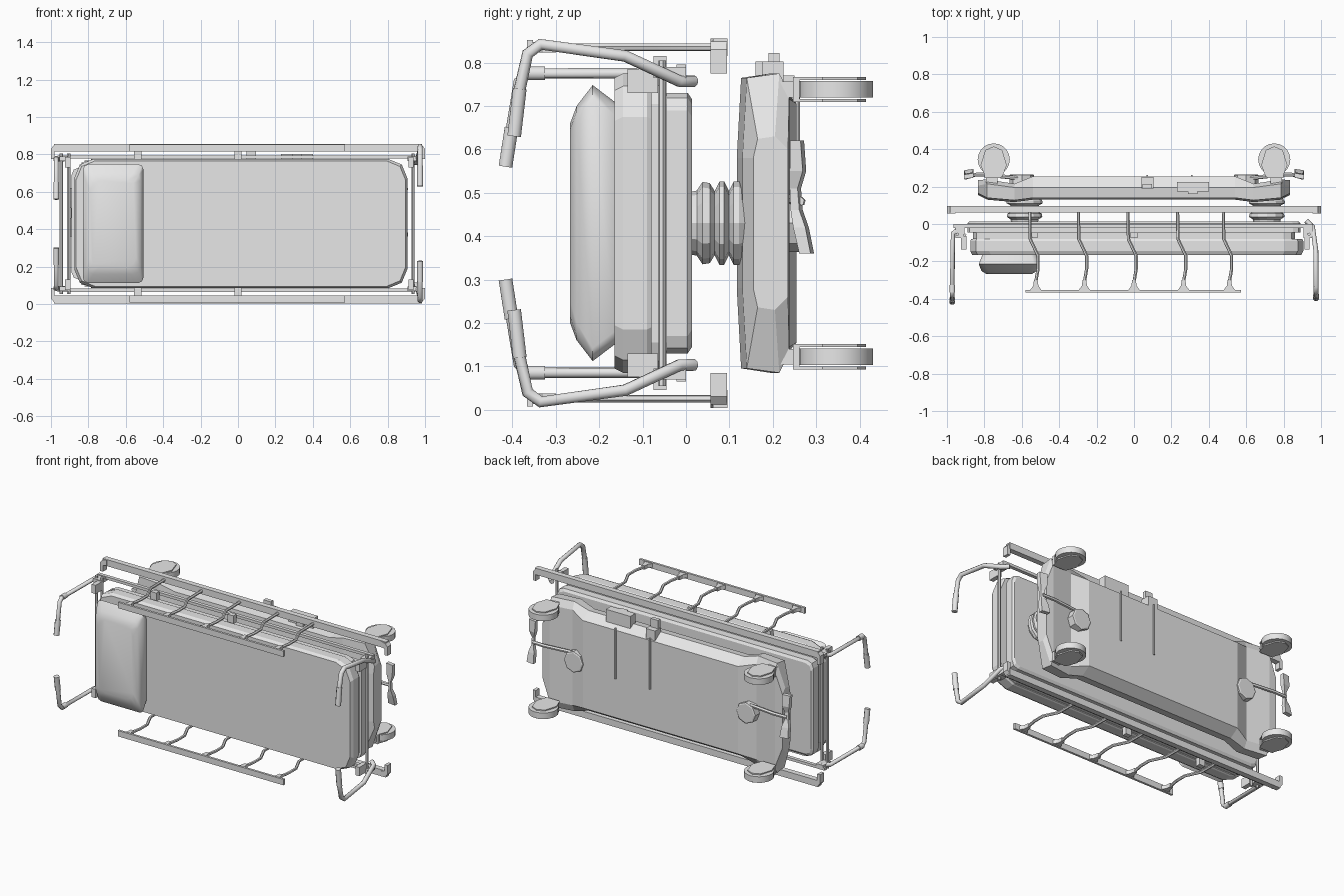
import bpy, bmesh, math
from mathutils import Vector

if "Cube" in bpy.data.objects:
    bpy.data.objects.remove(bpy.data.objects["Cube"], do_unlink=True)

H = 0.43  # height of the long axis; parts are modelled around it
grey = bpy.data.materials.new("light grey")
grey.use_nodes = True
grey.diffuse_color = (0.8, 0.8, 0.8, 1)
grey.node_tree.nodes["Principled BSDF"].inputs["Base Color"].default_value = (0.8, 0.8, 0.8, 1)


def finish(name, bm, mirror="", smooth=0):
    """Turn a bmesh into an object, mirrored along the given axes."""
    for axis in mirror:
        i = "xyz".index(axis)
        copy = bmesh.ops.duplicate(bm, geom=bm.verts[:] + bm.edges[:] + bm.faces[:])["geom"]
        for v in copy:
            if isinstance(v, bmesh.types.BMVert):
                v.co[i] *= -1
    bmesh.ops.recalc_face_normals(bm, faces=bm.faces[:])
    me = bpy.data.meshes.new(name)
    bm.to_mesh(me)
    bm.free()
    me.materials.append(grey)
    ob = bpy.data.objects.new(name, me)
    ob.location.z = H
    bpy.context.collection.objects.link(ob)
    if smooth:
        bpy.ops.object.select_all(action="DESELECT")
        ob.select_set(True)
        bpy.context.view_layer.objects.active = ob
        bpy.ops.object.shade_smooth_by_angle(angle=math.radians(smooth))
    return ob


def loft(bm, rings):
    """Skin a list of equal rings and cap both ends."""
    rows = [[bm.verts.new(p) for p in r] for r in rings]
    n = len(rows[0])
    for a, b in zip(rows, rows[1:]):
        for i in range(n):
            bm.faces.new((a[i], a[(i + 1) % n], b[(i + 1) % n], b[i]))
    bm.faces.new(rows[0])
    bm.faces.new(rows[-1])


def box(bm, x0, x1, y0, y1, z0, z1):
    loft(bm, [[(x, y0, z0), (x, y1, z0), (x, y1, z1), (x, y0, z1)] for x in (x0, x1)])


def boxes(name, specs, mirror=""):
    bm = bmesh.new()
    for s in specs:
        box(bm, *s)
    return finish(name, bm, mirror)


def sweep(bm, points, r, sides=8):
    """Tube along a path with mitred corners."""
    pts = [Vector(p) for p in points]
    rings, u = [], None
    for i, p in enumerate(pts):
        a = (p - pts[i - 1]).normalized() if i else None
        b = (pts[i + 1] - p).normalized() if i + 1 < len(pts) else None
        t = ((a or b) + (b or a)).normalized()
        if u is None:
            u = t.orthogonal()
        u = (u - t * u.dot(t)).normalized()
        w = t.cross(u)
        rings.append([p + r * (u * math.cos(k) + w * math.sin(k))
                      for k in (2 * math.pi * (j + 0.5) / sides for j in range(sides))])
    loft(bm, rings)


def tubes(name, paths, r, mirror="", sides=8):
    bm = bmesh.new()
    for p in paths:
        sweep(bm, p, r, sides)
    return finish(name, bm, mirror, 50)


def rounded(x0, x1, hz, c, y, steps=2):
    """Rounded rectangle ring in the plane at depth y."""
    out = []
    for q, (cx, cz) in enumerate(((x1 - c, hz - c), (x0 + c, hz - c), (x0 + c, c - hz), (x1 - c, c - hz))):
        for k in range(steps + 1):
            t = math.pi / 2 * (q + k / steps)
            out.append((cx + c * math.cos(t), y, cz + c * math.sin(t)))
    return out


def slab(name, levels, smooth=0):
    bm = bmesh.new()
    loft(bm, [rounded(*lv) for lv in levels])
    return finish(name, bm, "", smooth)


# Mattress, pillow and the platform below
slab("mattress", [(-0.87, 0.90, 0.34, 0.10, -0.08), (-0.875, 0.905, 0.345, 0.10, -0.09),
                  (-0.875, 0.905, 0.345, 0.10, -0.145), (-0.865, 0.895, 0.335, 0.10, -0.165)])
slab("pillow", [(-0.81, -0.52, 0.28, 0.03, -0.165), (-0.83, -0.505, 0.318, 0.03, -0.215),
                (-0.815, -0.52, 0.27, 0.04, -0.252), (-0.79, -0.545, 0.23, 0.05, -0.267)], 40)
slab("platform", [(-0.86, 0.86, 0.335, 0.06, -0.08), (-0.86, 0.86, 0.335, 0.06, -0.045)])
slab("under_tray", [(-0.89, 0.89, 0.30, 0.04, -0.045), (-0.89, 0.89, 0.30, 0.04, 0.004),
                    (-0.88, 0.88, 0.285, 0.04, 0.014)])

# Bed frame: long bars, end bars, corner blocks and clips
boxes("bed_side_bar", [(-0.965, 0.95, -0.022, 0.0, 0.348, 0.365)], "z")
tubes("bed_end_bars", [[(x, y, -0.375), (x, y, 0.375)]
                       for x, y in ((-0.945, -0.055), (-0.905, -0.06), (0.935, -0.055))], 0.009, "", 6)
boxes("corner_bracket", [(sx - 0.025, sx + 0.025, -0.075, 0.0, 0.335, 0.36) for sx in (-0.93, 0.93)]
      + [(sx - 0.014, sx + 0.014, -0.135, -0.065, 0.30, 0.355) for sx in (-0.91, 0.925)], "z")
boxes("frame_clip", [(x - 0.02, x + 0.02, -0.075, -0.045, 0.335, 0.385) for x in (-0.535, 0.0)], "z")

# Push handles at both ends
tubes("end_handle_left", [[(0.92, 0.018, 0.327), (0.955, -0.015, 0.327), (0.972, -0.14, 0.385),
      (0.974, -0.335, 0.412), (0.974, -0.365, 0.39), (0.974, -0.385, 0.30), (0.974, -0.396, 0.20)]],
      0.014, "z")
tubes("end_handle_right", [[(-0.93, -0.02, 0.345), (-0.968, -0.05, 0.345), (-0.972, -0.365, 0.345),
      (-0.972, -0.385, 0.325), (-0.972, -0.40, 0.23), (-0.972, -0.415, 0.135)]], 0.013, "z")
tubes("handle_grip", [[(0.974, -0.383, 0.31), (0.974, -0.396, 0.20)],
                      [(-0.972, -0.402, 0.22), (-0.972, -0.416, 0.13)],
                      [(-0.972, -0.325, 0.345), (-0.972, -0.365, 0.345)]], 0.017, "z")

# Outer bumper rails with hooked ends
boxes("bumper_rail", [(-0.985, 0.985, 0.062, 0.096, 0.385, 0.426)], "z")
bm = bmesh.new()
loft(bm, [[(x, y, z) for x, z in ((0.955, 0.426), (0.985, 0.418), (1.0, 0.40), (1.0, 0.345),
                                 (0.98, 0.345), (0.98, 0.385), (0.955, 0.39))] for y in (0.057, 0.095)])
finish("bumper_hook", bm, "xz")

# Side guards: top bar, bent rungs and flared feet
boxes("guard_bar", [(-0.58, 0.572, -0.366, -0.352, 0.385, 0.422)], "z")
rungs = (-0.525, -0.265, 0.0, 0.265, 0.51)
tubes("guard_rungs", [[(c - 0.032, 0.07, 0.405), (c - 0.03, -0.08, 0.405), (c + 0.012, -0.17, 0.405),
                       (c + 0.012, -0.24, 0.405), (c, -0.31, 0.405), (c, -0.355, 0.405)]
                      for c in rungs], 0.009, "z", 6)
bm = bmesh.new()
for c in rungs:
    loft(bm, [[(c + sx * w, y, 0.405 + sz * 0.012) for sx, sz in ((-1, -1), (1, -1), (1, 1), (-1, 1))]
              for y, w in ((-0.30, 0.010), (-0.33, 0.014), (-0.353, 0.030))])
finish("guard_rung_feet", bm, "z")

# Bellows columns, with their plates under the chassis
bm = bmesh.new()
profile = [(0.0, 0.07), (0.025, 0.075), (0.038, 0.095), (0.055, 0.092), (0.066, 0.074), (0.077, 0.096),
           (0.088, 0.096), (0.099, 0.074), (0.11, 0.096), (0.122, 0.096), (0.15, 0.076)]
plate = [(0.20, 0.066), (0.262, 0.066), (0.265, 0.058)]
for cx in (-0.585, 0.71):
    for prof, n in ((profile, 12), (plate, 8)):
        if prof is plate:
            cx = math.copysign(0.60, cx)
        loft(bm, [[(cx + r * math.cos(2 * math.pi * k / n), y, r * math.sin(2 * math.pi * k / n))
                   for k in range(n)] for y, r in prof])
finish("bellows_columns", bm)

# Chassis: cross-sections along its length (x, upper y, side y, lower y, half width, lower half width)
bm = bmesh.new()
half = [(0.835, 0.165, 0.205, 0.235, 0.20, 0.17), (0.785, 0.14, 0.215, 0.238, 0.345, 0.30),
        (0.64, 0.127, 0.195, 0.215, 0.345, 0.30), (0.54, 0.14, 0.195, 0.255, 0.315, 0.275)]
stations = [(-s[0],) + s[1:] for s in half] + half[::-1]
loft(bm, [[(x, ya, -w * 0.97), (x, yb, -w), (x, yc, -v), (x, yc, v), (x, yb, w), (x, ya, w * 0.97),
           (x, ya - 0.01, 0.15), (x, ya - 0.01, -0.15)] for x, ya, yb, yc, w, v in stations])
finish("chassis", bm)
boxes("chassis_side_boxes", [(0.23, 0.40, 0.175, 0.225, 0.27, 0.372), (0.29, 0.34, 0.16, 0.19, 0.27, 0.372),
                             (0.045, 0.095, 0.19, 0.215, 0.27, 0.392), (0.04, 0.105, 0.19, 0.25, 0.26, 0.34)])
tubes("chassis_rods", [[(x, 0.257, -0.03), (x, 0.257, 0.29)] for x in (0.07, 0.31)], 0.006, "", 6)

# Caster wheels with stems and fork plates
bm = bmesh.new()
wheel_x, wheel_y, wheel_z = 0.75, 0.345, 0.308


def disc(z0, z1, r, n, cut=9):
    ring = [(r * math.cos(2 * math.pi * k / n), r * math.sin(2 * math.pi * k / n)) for k in range(n)]
    loft(bm, [[(wheel_x + a, wheel_y + min(b, cut), z) for a, b in ring] for z in (z0, z1)])


disc(wheel_z - 0.019, wheel_z + 0.019, 0.086, 20)
finish("caster_wheels", bm, "xz", 40)
bm = bmesh.new()
fork = [(-0.045, -0.095), (0.045, -0.095), (0.07, -0.03), (0.045, 0.05), (0.0, 0.07), (-0.045, 0.05), (-0.07, -0.03)]
for s in (-1, 1):
    loft(bm, [[(wheel_x + a, wheel_y + b, wheel_z + s * d) for a, b in fork] for d in (0.022, 0.029)])
box(bm, 0.71, 0.80, 0.247, 0.262, wheel_z - 0.029, wheel_z + 0.029)
box(bm, 0.73, 0.79, 0.20, 0.25, wheel_z - 0.018, wheel_z + 0.018)
finish("caster_forks", bm, "xz")

# Foot pedals across both ends, with their arms
bm = bmesh.new()
pedal = [(-0.07, 0.278, 0.026, 0.013), (-0.01, 0.265, 0.022, 0.014), (0.03, 0.255, 0.011, 0.010),
         (0.08, 0.252, 0.010, 0.009), (0.12, 0.258, 0.022, 0.015), (0.19, 0.256, 0.025, 0.012)]
loft(bm, [[(0.883 + a * w, y + b * t - a * 0.004, z) for a, b in ((-1, -1), (1, -1), (1, 1), (-1, 1))]
          for z, y, w, t in pedal])
finish("foot_pedals", bm, "x")
tubes("pedal_arms", [[(0.62, 0.245, 0.05), (0.80, 0.265, 0.05), (0.885, 0.262, 0.05)]], 0.011, "x", 6)
